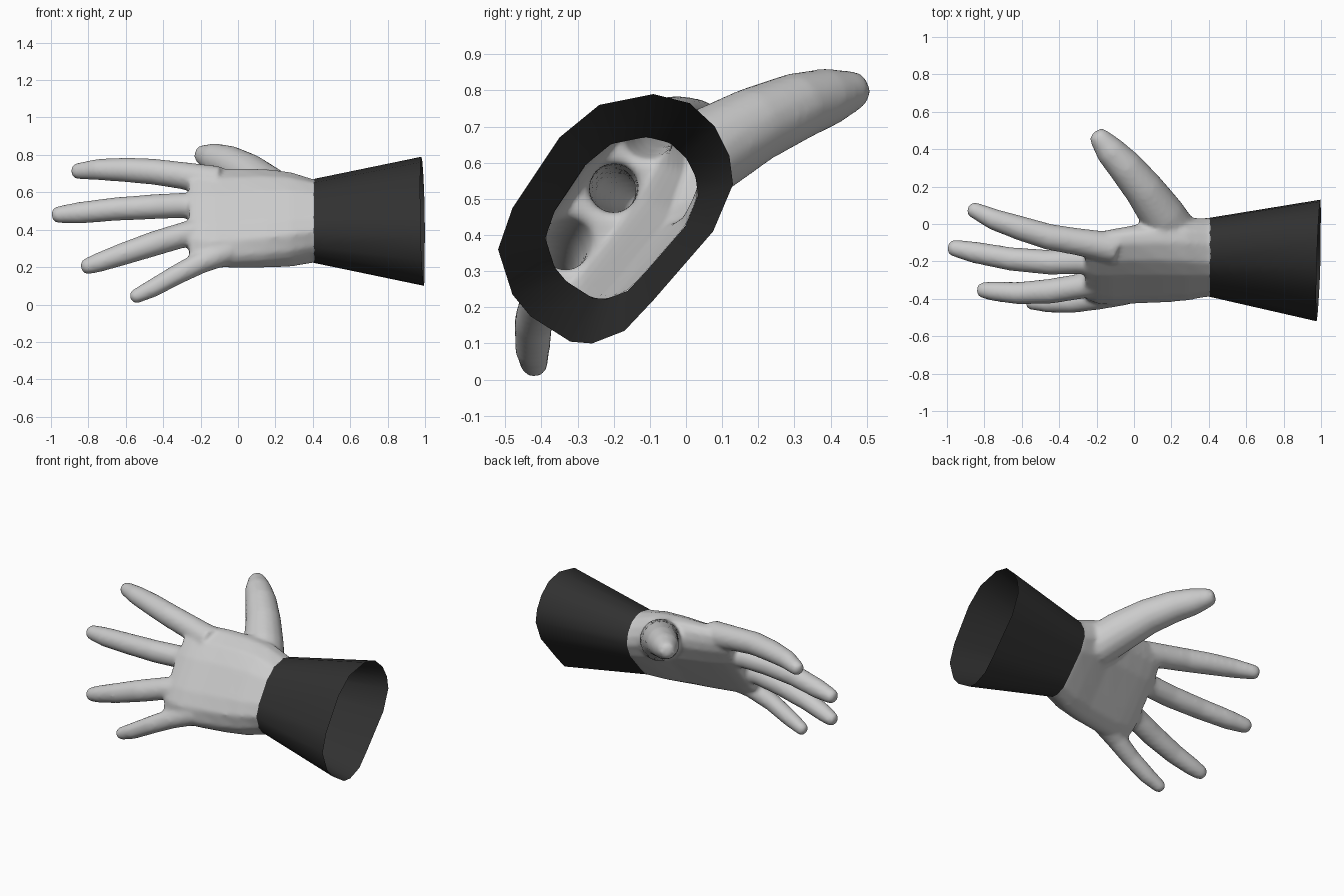
import bpy, bmesh, math
from mathutils import Vector

if "Cube" in bpy.data.objects:
    bpy.data.objects.remove(bpy.data.objects["Cube"])

# Cuff rim cross-section (y, z); it is rescaled along its own tilted axes for the wrist and palm
RIM = [(-.09, .79), (.01, .765), (.08, .70), (.12, .62), (.13, .54), (.075, .41), (-.09, .22), (-.17, .135),
       (-.26, .10), (-.32, .105), (-.43, .175), (-.48, .235), (-.52, .36), (-.48, .475), (-.35, .67), (-.24, .76)]
CY, CZ = -.195, .445
LONG, SHORT = Vector((.56, .83)).normalized(), Vector((-.83, .56)).normalized()


def section(x, cy, cz, su, sv):
    """Rim profile scaled by su along the long axis and sv along the short axis."""
    ring = []
    for y, z in RIM:
        d = Vector((y - CY, z - CZ))
        p = LONG * d.dot(LONG) * su + SHORT * d.dot(SHORT) * sv
        ring.append(Vector((x, cy + p.x, cz + p.y)))
    return ring


def loft(bm, rings, cap):
    loops = [[bm.verts.new(p) for p in r] for r in rings]
    n = len(loops[0])
    faces = []
    for a, b in zip(loops, loops[1:]):
        for i in range(n):
            faces.append(bm.faces.new((a[i], a[(i + 1) % n], b[(i + 1) % n], b[i])))
    if cap:
        faces.append(bm.faces.new(loops[0]))
        faces.append(bm.faces.new(loops[-1][::-1]))
    bmesh.ops.recalc_face_normals(bm, faces=faces)


def digit(bm, path, sides=16):
    """Round tapered tube through (x, y, z, radius) points with a rounded tip."""
    pts = [Vector(p[:3]) for p in path]
    rad = [p[3] for p in path]
    out = (pts[-1] - pts[-2]).normalized()
    tip, r = pts[-1].copy(), rad[-1]
    for a in (35, 65):
        pts.append(tip + out * r * .75 * math.sin(math.radians(a)))
        rad.append(r * math.cos(math.radians(a)))
    rings = []
    for i, p in enumerate(pts):
        t = (pts[min(i + 1, len(pts) - 1)] - pts[max(i - 1, 0)]).normalized()
        u = t.cross(Vector((.3, -.8, .5))).normalized()
        v = t.cross(u)
        rings.append([p + rad[i] * (u * math.cos(k * math.tau / sides) + v * math.sin(k * math.tau / sides))
                      for k in range(sides)])
    loft(bm, rings, True)


def add_object(name, bm):
    me = bpy.data.meshes.new(name)
    bm.to_mesh(me)
    bm.free()
    ob = bpy.data.objects.new(name, me)
    bpy.context.collection.objects.link(ob)
    return ob


# Palm and wrist
bm = bmesh.new()
loft(bm, [section(*s) for s in (
    (.50, -.178, .447, .65, .65), (.40, -.178, .447, .65, .65), (.28, -.19, .455, .76, .62),
    (.15, -.205, .46, .81, .55), (0, -.22, .46, .83, .48), (-.12, -.235, .46, .83, .43),
    (-.20, -.24, .465, .81, .38), (-.26, -.235, .475, .74, .30))], True)

# Index, middle, ring and little fingers, then thumb
for path in (
    [(-.10, -.13, .655, .085), (-.30, -.095, .69, .073), (-.45, -.07, .71, .07), (-.60, -.025, .72, .066),
     (-.75, .025, .722, .057), (-.86, .077, .713, .043)],
    [(-.10, -.20, .52, .085), (-.30, -.20, .53, .068), (-.45, -.205, .523, .067), (-.66, -.187, .51, .063),
     (-.85, -.152, .49, .058), (-.965, -.128, .48, .045)],
    [(-.10, -.29, .41, .085), (-.30, -.335, .37, .068), (-.45, -.36, .325, .067), (-.62, -.37, .268, .06),
     (-.75, -.36, .223, .052), (-.81, -.353, .203, .043)],
    [(-.05, -.36, .29, .075), (-.20, -.40, .225, .06), (-.33, -.422, .158, .054), (-.46, -.425, .085, .049),
     (-.55, -.42, .042, .039)],
    [(.24, -.08, .54, .125), (.15, .05, .625, .122), (.05, .19, .705, .106), (-.05, .31, .757, .094),
     (-.13, .395, .783, .08), (-.185, .462, .80, .056)]):
    digit(bm, path)

# Fuse into one skin, soften the joints, then open the wrist end
hand = add_object("hand", bm)
mod = hand.modifiers.new("fuse", 'REMESH')
mod.mode = 'VOXEL'
mod.voxel_size = .013
soft = hand.modifiers.new("soften", 'SMOOTH')
soft.factor = .5
soft.iterations = 6
fused = bpy.data.meshes.new_from_object(hand.evaluated_get(bpy.context.evaluated_depsgraph_get()))
hand.modifiers.clear()
hand.data = fused
bm = bmesh.new()
bm.from_mesh(fused)
bmesh.ops.bisect_plane(bm, geom=bm.verts[:] + bm.edges[:] + bm.faces[:], plane_co=(.41, 0, 0),
                       plane_no=(1, 0, 0), clear_outer=True)
bm.to_mesh(fused)
bm.free()
fused.shade_smooth()

# Flared open cuff with a slightly slanted rim
bm = bmesh.new()
rim = [Vector((min(1, .987 + .04 * (y - CY) - .03 * (z - CZ)), y, z)) for y, z in RIM]
loft(bm, [section(.405, -.178, .447, .65, .65), rim], False)
cuff = add_object("cuff", bm)
cuff.data.shade_smooth()
dark = bpy.data.materials.new("dark_cuff")
dark.diffuse_color = (.03, .03, .03, 1)
dark.use_nodes = True
dark.node_tree.nodes["Principled BSDF"].inputs["Base Color"].default_value = dark.diffuse_color
cuff.data.materials.append(dark)
